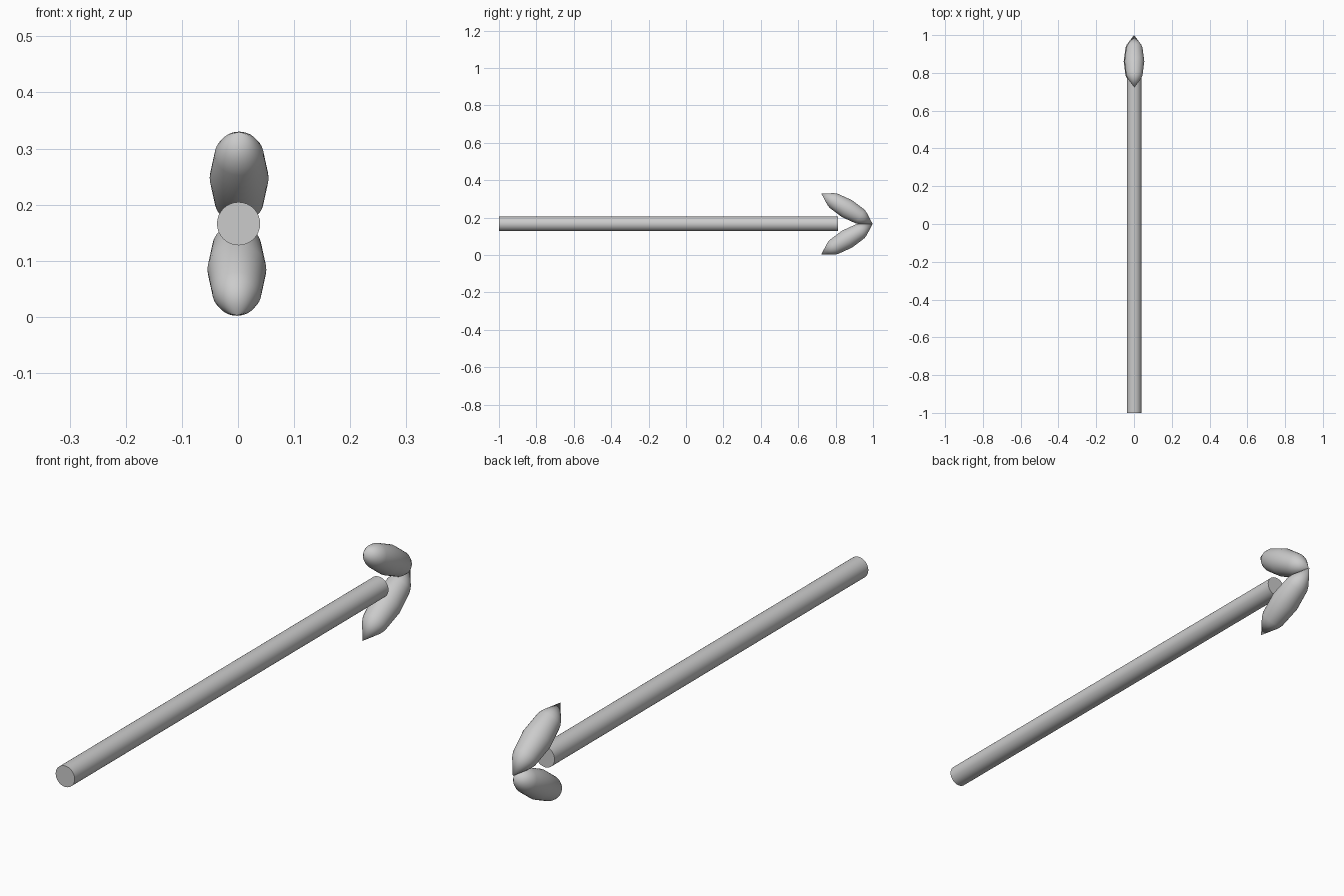
import bpy, bmesh, math
from mathutils import Matrix, Vector

if "Cube" in bpy.data.objects:
    bpy.data.objects.remove(bpy.data.objects["Cube"])

AXIS_Z = 0.166


def lathe(name, profile, origin, direction, segments=32):
    """Spin (distance, radius) points around an axis starting at origin."""
    bm = bmesh.new()
    verts = [bm.verts.new((r, 0, t)) for t, r in profile]
    edges = [bm.edges.new(pair) for pair in zip(verts, verts[1:])]
    bmesh.ops.spin(bm, geom=verts + edges, cent=(0, 0, 0), axis=(0, 0, 1),
                   angle=math.tau, steps=segments)
    bmesh.ops.remove_doubles(bm, verts=bm.verts, dist=1e-5)
    turn = Vector(direction).to_track_quat('Z', 'Y').to_matrix().to_4x4()
    bm.transform(Matrix.Translation(origin) @ turn)
    bmesh.ops.recalc_face_normals(bm, faces=bm.faces)
    mesh = bpy.data.meshes.new(name)
    bm.to_mesh(mesh)
    bm.free()
    obj = bpy.data.objects.new(name, mesh)
    bpy.context.collection.objects.link(obj)
    bpy.ops.object.select_all(action='DESELECT')
    obj.select_set(True)
    bpy.context.view_layer.objects.active = obj
    bpy.ops.object.shade_smooth_by_angle(angle=math.radians(40))
    return obj


# Straight round shaft
lathe("shaft", [(0, 0), (0, 0.0385), (1.813, 0.0385), (1.813, 0)],
      (0.001, -1, AXIS_Z), (0, 1, 0))

# Two faceted spindle barbs meeting at the tip
half = [(0, 0), (0.061, 0.037), (0.078, 0.0435), (0.16, 0.0525)]
spindle = half + [(0.32 - t, r) for t, r in reversed(half[:-1])]
for name, side in (("upper_barb", 1), ("lower_barb", -1)):
    lathe(name, spindle, (0.002 * side, 0.998, AXIS_Z),
          (0, -0.867, 0.5 * side + 0.015 * side))
